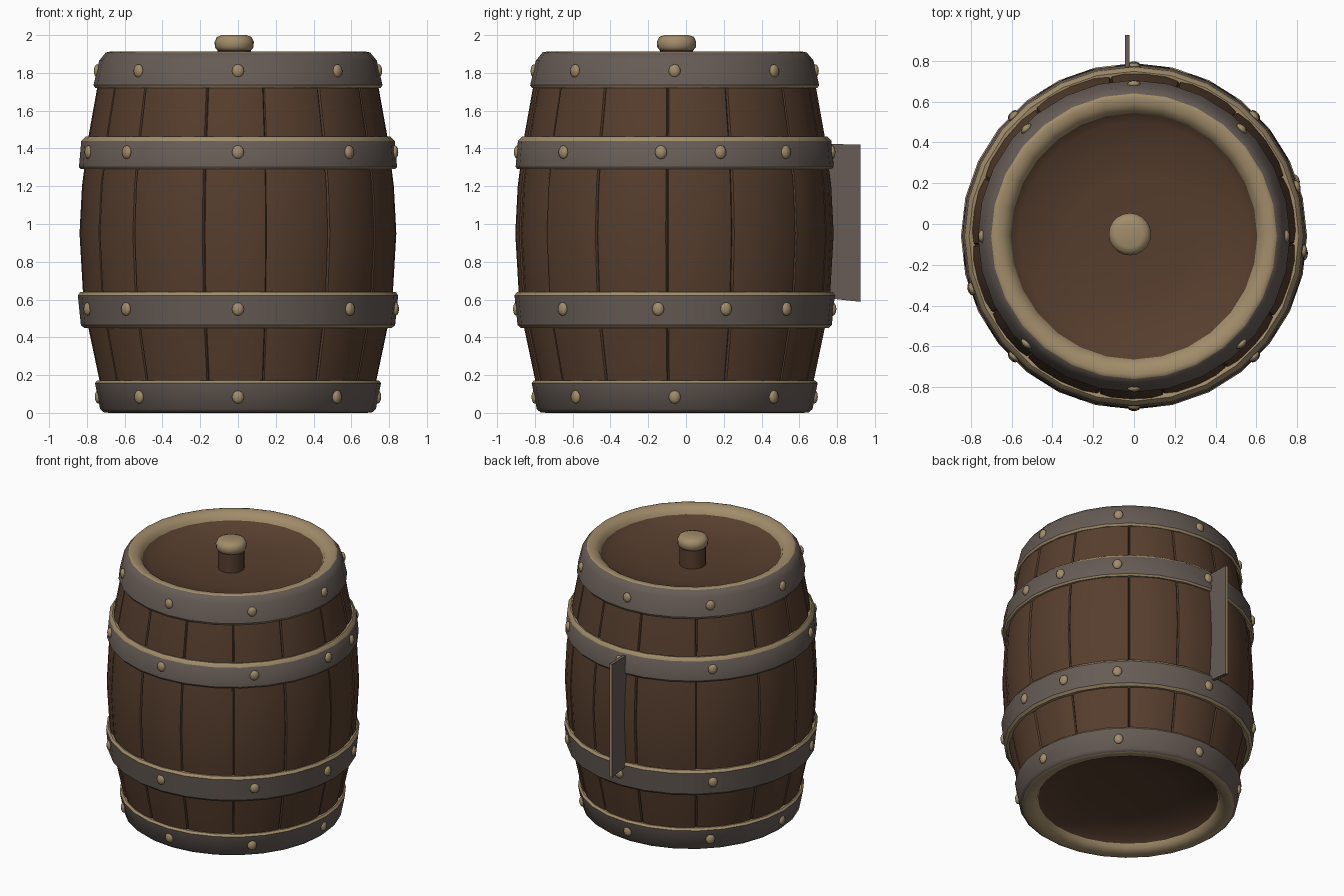
import bpy, bmesh, math, random
from mathutils import Vector, Matrix

if "Cube" in bpy.data.objects:
    bpy.data.objects.remove(bpy.data.objects["Cube"])

random.seed(4)
CY = -0.06   # the barrel axis sits slightly forward of the origin


def mat(name, rgb):
    m = bpy.data.materials.new(name)
    m.diffuse_color = (*rgb, 1)
    m.use_nodes = True
    m.node_tree.nodes["Principled BSDF"].inputs["Base Color"].default_value = m.diffuse_color
    return m


WOOD = mat("brown_wood", (0.094, 0.048, 0.027))
IRON = mat("grey_iron", (0.135, 0.107, 0.092))
TAN = mat("worn_tan", (0.36, 0.265, 0.145))
MATS = [WOOD, IRON, TAN]


def finish(bm, name, angle=40):
    bmesh.ops.recalc_face_normals(bm, faces=bm.faces)
    me = bpy.data.meshes.new(name)
    bm.to_mesh(me)
    bm.free()
    for m in MATS:
        me.materials.append(m)
    ob = bpy.data.objects.new(name, me)
    bpy.context.collection.objects.link(ob)
    bpy.context.view_layer.objects.active = ob
    ob.select_set(True)
    bpy.ops.object.shade_smooth_by_angle(angle=math.radians(angle))
    ob.select_set(False)
    return ob


def lathe(name, prof, mats, closed=True, n=28, x=0.0, y=CY, angle=40):
    """Spin (r, z) points; mats holds one material index per profile segment."""
    bm = bmesh.new()
    rings = []
    for r, z in prof:
        if r == 0:
            rings.append([bm.verts.new((x, y, z))] * n)
        else:
            rings.append([bm.verts.new((x + r * math.cos(2 * math.pi * i / n),
                                        y + r * math.sin(2 * math.pi * i / n), z))
                          for i in range(n)])
    for s in range(len(prof) if closed else len(prof) - 1):
        a, b = rings[s], rings[(s + 1) % len(rings)]
        for i in range(n):
            j = (i + 1) % n
            vs = list(dict.fromkeys((a[i], a[j], b[j], b[i])))
            bm.faces.new(vs).material_index = mats[s]
    return finish(bm, name, angle)


# Staves: one bulging wall with fine grooves at uneven spacing
def staves():
    bm = bmesh.new()
    prof = [(0.715, 0.08), (0.738, 0.18), (0.795, 0.45), (0.824, 0.64), (0.842, 0.95),
            (0.829, 1.2), (0.797, 1.45), (0.745, 1.74), (0.715, 1.85)]
    count = 14
    cuts = [2 * math.pi * (i + random.uniform(-0.2, 0.2)) / count for i in range(count)]
    cuts.append(cuts[0] + 2 * math.pi)
    cols = []
    for a, b in zip(cuts, cuts[1:]):
        off = random.uniform(-0.005, 0.003)
        cols.append((a, -0.018))
        for t in (0.02, 0.2, 0.5, 0.8, 0.98):
            cols.append((a + (b - a) * t, off - (0.008 if t in (0.02, 0.98) else 0)))
    rings = [[bm.verts.new(((r + d) * math.cos(a), CY + (r + d) * math.sin(a), z))
              for a, d in cols] for r, z in prof]
    n = len(cols)
    for lo, hi in zip(rings, rings[1:]):
        for i in range(n):
            j = (i + 1) % n
            bm.faces.new((lo[i], lo[j], hi[j], hi[i]))
    finish(bm, "staves", 30)


staves()

# Rims: iron outside, worn tan lip, open in the middle
lathe("top_rim", [(0.72, 1.72), (0.755, 1.72), (0.765, 1.735), (0.735, 1.865), (0.70, 1.908),
                  (0.68, 1.912), (0.645, 1.905), (0.615, 1.885), (0.60, 1.85), (0.63, 1.81),
                  (0.71, 1.81)],
      [2, 2, 1, 1, 2, 2, 2, 2, 0, 0, 1])
lathe("bottom_rim", [(0.72, 0.172), (0.745, 0.172), (0.757, 0.158), (0.73, 0.02), (0.71, 0.003),
                     (0.68, 0.0), (0.645, 0.005), (0.615, 0.025), (0.60, 0.06), (0.63, 0.10),
                     (0.70, 0.10)],
      [2, 2, 1, 1, 2, 2, 2, 2, 0, 0, 1])

# Middle hoops with worn edges
lathe("upper_hoop", [(0.77, 1.455), (0.808, 1.462), (0.83, 1.440), (0.842, 1.302), (0.832, 1.29),
                     (0.78, 1.29)], [2, 2, 1, 2, 2, 1])
lathe("lower_hoop", [(0.77, 0.64), (0.835, 0.64), (0.848, 0.622), (0.832, 0.465), (0.815, 0.45),
                     (0.76, 0.45)], [2, 2, 1, 2, 2, 1])

# Dished heads at both ends
head = [(0.605, 1.86), (0.56, 1.825), (0.3, 1.795), (0, 1.78)]
lathe("top_head", head, [0] * 3, closed=False, angle=80)
lathe("bottom_head", [(r, 1.91 - z) for r, z in head], [0] * 3, closed=False, angle=80)

# Bung: wooden stem with a rounded tan cap
lathe("bung_stem", [(0, 1.78), (0.088, 1.78), (0.088, 1.93), (0, 1.93)],
      [0] * 3, closed=False, n=20, x=-0.02, y=-0.05)
lathe("bung_cap", [(0, 1.915), (0.085, 1.915), (0.102, 1.935), (0.104, 1.965), (0.092, 1.99),
                   (0.065, 2.0), (0, 2.0)], [2] * 6, closed=False, n=20, x=-0.02, y=-0.05,
      angle=80)


# Rivets: flattened domes round each band
def rivets(name, r, z, degrees):
    bm = bmesh.new()
    for d in degrees:
        a = math.radians(d)
        pos = Vector((r * math.cos(a), CY + r * math.sin(a), z))
        m = (Matrix.Translation(pos) @ Matrix.Rotation(a, 4, 'Z')
             @ Matrix.Diagonal((0.019, 0.032, 0.036, 1)))
        bmesh.ops.create_uvsphere(bm, u_segments=10, v_segments=6, radius=1, matrix=m)
    for f in bm.faces:
        f.material_index = 2
    finish(bm, name, 80)


eight = [45 * i for i in range(8)]
rivets("top_rivets", 0.745, 1.81, eight)
rivets("upper_hoop_rivets", 0.833, 1.38, eight[1:4] + eight[5:] + [-5, 17, 198])
rivets("lower_hoop_rivets", 0.838, 0.55, eight[1:4] + eight[5:] + [-6, 19, 198])
rivets("bottom_rivets", 0.74, 0.085, eight)

# Thin upright plate standing off the back, with a worn outer edge
bm = bmesh.new()
L, R = [[[bm.verts.new((x, y, z)) for z in (z0, z1)]
         for y, z0, z1 in ((0.72, 0.61, 1.425), (0.925, 0.588, 1.42))] for x in (-0.045, -0.022)]
for q, m in (((L[0][0], L[1][0], L[1][1], L[0][1]), 1), ((R[0][0], R[1][0], R[1][1], R[0][1]), 1),
             ((L[1][0], R[1][0], R[1][1], L[1][1]), 2), ((L[0][0], R[0][0], R[0][1], L[0][1]), 1),
             ((L[0][1], L[1][1], R[1][1], R[0][1]), 1), ((L[0][0], L[1][0], R[1][0], R[0][0]), 1)):
    bm.faces.new(q).material_index = m
finish(bm, "back_plate")
